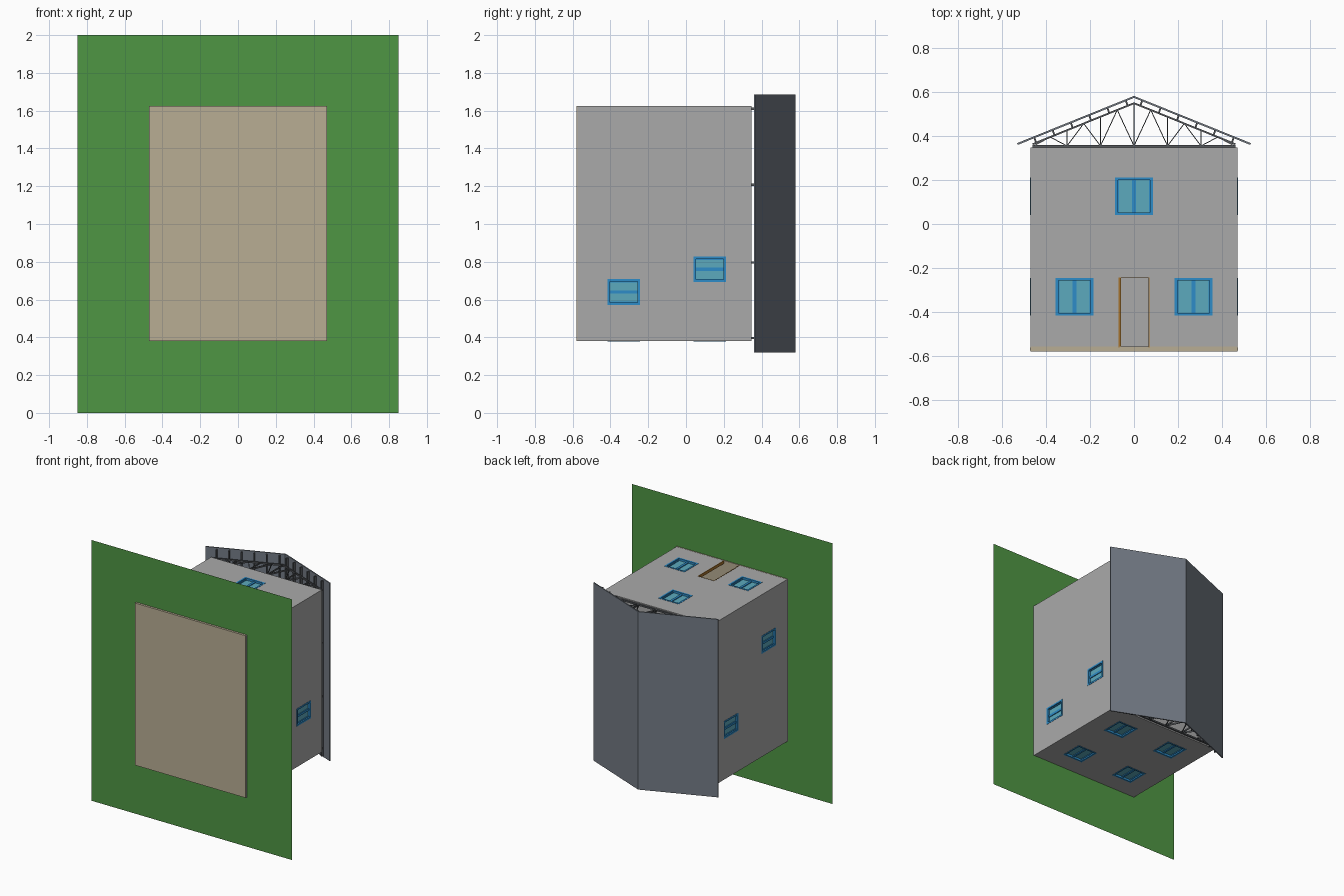
import bpy, bmesh
from mathutils import Vector

cube = bpy.data.objects.get("Cube")
if cube:
    bpy.data.objects.remove(cube, do_unlink=True)


def material(name, rgb):
    m = bpy.data.materials.new(name)
    m.use_nodes = True
    m.diffuse_color = (*rgb, 1)
    m.node_tree.nodes["Principled BSDF"].inputs["Base Color"].default_value = (*rgb, 1)
    return m


WALL = material("wall grey", (.40, .40, .40))
TAN = material("floor tan", (.485, .418, .296))
GRASS = material("grass green", (.078, .305, .056))
ROOF = material("roof slate", (.171, .195, .231))
STEEL = material("truss steel", (.091, .098, .107))
FRAME = material("frame blue", (.026, .262, .578))
GLASS = material("glass blue", (.107, .402, .515))
WOOD = material("door wood", (.376, .171, .026))


# A solid is an xy polygon extruded from z0 to z1; a part holds several solids
def make(name, solids, mat):
    bm = bmesh.new()
    for pts, z0, z1 in solids:
        f = bm.faces.new([bm.verts.new((x, y, z0)) for x, y in pts])
        ext = bmesh.ops.extrude_face_region(bm, geom=[f])["geom"]
        verts = [v for v in ext if isinstance(v, bmesh.types.BMVert)]
        bmesh.ops.translate(bm, verts=verts, vec=(0, 0, z1 - z0))
    bmesh.ops.recalc_face_normals(bm, faces=bm.faces)
    me = bpy.data.meshes.new(name)
    bm.to_mesh(me)
    bm.free()
    me.materials.append(mat)
    ob = bpy.data.objects.new(name, me)
    bpy.context.collection.objects.link(ob)
    return ob


def box(x0, x1, y0, y1, z0, z1):
    return [(x0, y0), (x1, y0), (x1, y1), (x0, y1)], z0, z1


def strut(a, b, w, z0, z1):
    a, b = Vector(a), Vector(b)
    d = (b - a).normalized() * w / 2
    n = Vector((-d.y, d.x))
    return [a - n, b - n, b + n, a + n], z0, z1


# House extents: the storeys rise along +y and the entrance faces +z
W, Z0, Z1, FLOOR, TOP, T = .47, .38, 1.624, -.56, .346, .022
openings = []


def on_wall(face, u0, u1, y0, y1, d0, d1):
    """Box on a wall, d measured inward from its outer surface."""
    if face in ("front", "back"):
        z = sorted((Z1 - d0, Z1 - d1) if face == "front" else (Z0 + d0, Z0 + d1))
        return box(u0, u1, y0, y1, *z)
    x = sorted((W - d0, W - d1) if face == "right" else (d0 - W, d1 - W))
    return box(*x, y0, y1, u0, u1)


def window(face, u, y, half):
    h, e = .086, .013
    openings.append(on_wall(face, u - half, u + half, y - h, y + h, -.02, T + .01))
    bars = [(u - half, u - half + e, y - h, y + h), (u + half - e, u + half, y - h, y + h),
            (u - half + e, u + half - e, y - h, y - h + e),
            (u - half + e, u + half - e, y + h - e, y + h)]
    make(face + "_window_frame", [on_wall(face, *b, -.002, T) for b in bars], FRAME)
    sash = [(u - .009, u + .009, y - h + e, y + h - e)]
    for s in (-1, 1):
        edge = sorted((u + s * (half - e), u + s * (half - e - .005)))
        sash.append((*edge, y - h + e, y + h - e))
    make(face + "_window_sash", [on_wall(face, *b, .008, T) for b in sash], FRAME)
    make(face + "_window_glass", [on_wall(face, u - half + e, u + half - e,
         y - h + e, y + h - e, .014, .018)], GLASS)


# Windows on all four walls
LOW, HIGH = -.33, .126
window("front", 0, HIGH, .086)
for s in (-1, 1):
    window("front", s * .27, LOW, .086)
    for y in (LOW, HIGH):
        window("back", s * .23, y, .086)
for face, low_z in (("right", .64), ("left", 1.24)):
    window(face, low_z, LOW, .068)
    window(face, .76, HIGH, .068)

# Open doorway, wooden lining and door leaf swung inward
D, DT = .07, -.242
openings.append(box(-D, D, FLOOR + .003, DT, Z1 - T - .01, Z1 + .02))
make("door_lining", [box(-D, -D + .004, FLOOR, DT, Z1 - T, Z1 + .001),
                     box(D - .004, D, FLOOR, DT, Z1 - T, Z1 + .001),
                     box(-D, D, DT - .004, DT, Z1 - T, Z1 + .001)], WOOD)
make("door_leaf", [box(-D + .002, -D + .012, FLOOR + .004, DT - .004, Z1 - .15, Z1 - .004)], WOOD)

# Hollow walls with the openings cut through
walls = make("walls", [box(-W, W, FLOOR, TOP, Z0, Z1)], WALL)
cutters = [make("room_cutter", [box(T - W, W - T, FLOOR + .002, TOP - T, Z0 + T, Z1 - T)], WALL),
           make("opening_cutter", openings, WALL)]
for c in cutters:
    c.hide_render = True
    mod = walls.modifiers.new("cut", "BOOLEAN")
    mod.operation, mod.solver, mod.object = "DIFFERENCE", "EXACT", c
bpy.context.view_layer.update()
cut = bpy.data.meshes.new_from_object(walls.evaluated_get(bpy.context.evaluated_depsgraph_get()))
walls.modifiers.clear()
walls.data = cut
for c in cutters:
    bpy.data.objects.remove(c, do_unlink=True)

# Floor slab, wall footing and lawn
make("floor_slab", [box(-W + .001, W - .001, -.579, FLOOR + .004, Z0 + .001, Z1 + .001)], TAN)
make("wall_footing", [box(s * W - .002, s * W + .002, -.574, FLOOR, Z0, Z1) for s in (-1, 1)], WALL)
lawn = bpy.data.meshes.new("lawn")
lawn.from_pydata([(-.85, -.562, 0), (.85, -.562, 0), (.85, -.562, 2), (-.85, -.562, 2)],
                 [], [(0, 1, 2, 3)])
lawn.materials.append(GRASS)
bpy.context.collection.objects.link(bpy.data.objects.new("lawn", lawn))

# Roof sheet bent over the ridge
make("roof_sheet", [([(0, .581), (.53, .367), (.527, .359), (0, .572),
                      (-.527, .359), (-.53, .367)], .32, 1.685)], ROOF)

# Trusses: chords, then webs fanning between bottom nodes and peaks
SLOPE, RIDGE, BOTTOM, STEP = .404, .548, .354, .076


def chord(x):
    return x, RIDGE - SLOPE * abs(x)


for i, z in enumerate((.396, .796, 1.208, 1.61)):
    z0, z1 = z - .006, z + .006
    parts = [strut((-.46, BOTTOM - .002), (.46, BOTTOM - .002), .012, z0, z1),
             strut((0, BOTTOM), chord(0), .004, z0, z1)]
    for s in (-1, 1):
        parts.append(strut(chord(0), chord(s * .46), .008, z0, z1))
        for k in (1, 3, 5):
            peak = chord(s * k * STEP)
            for n in (k - 1, k + 1):
                parts.append(strut((s * n * STEP, BOTTOM), peak, .004, z0, z1))
            if k > 1:
                x = s * (k - 1) * STEP
                parts.append(strut((x, BOTTOM), chord(x), .004, z0, z1))
    make("roof_truss_%d" % (i + 1), parts, STEEL)

# Purlins between the trusses and the sheet
purlins = []
for s in (-1, 1):
    for k in range(6):
        x, y = chord(s * (.03 + k * .083))
        purlins.append(strut((x, y + .003), (x + s * .007, y + .024), .008, .33, 1.675))
make("purlins", purlins, STEEL)
